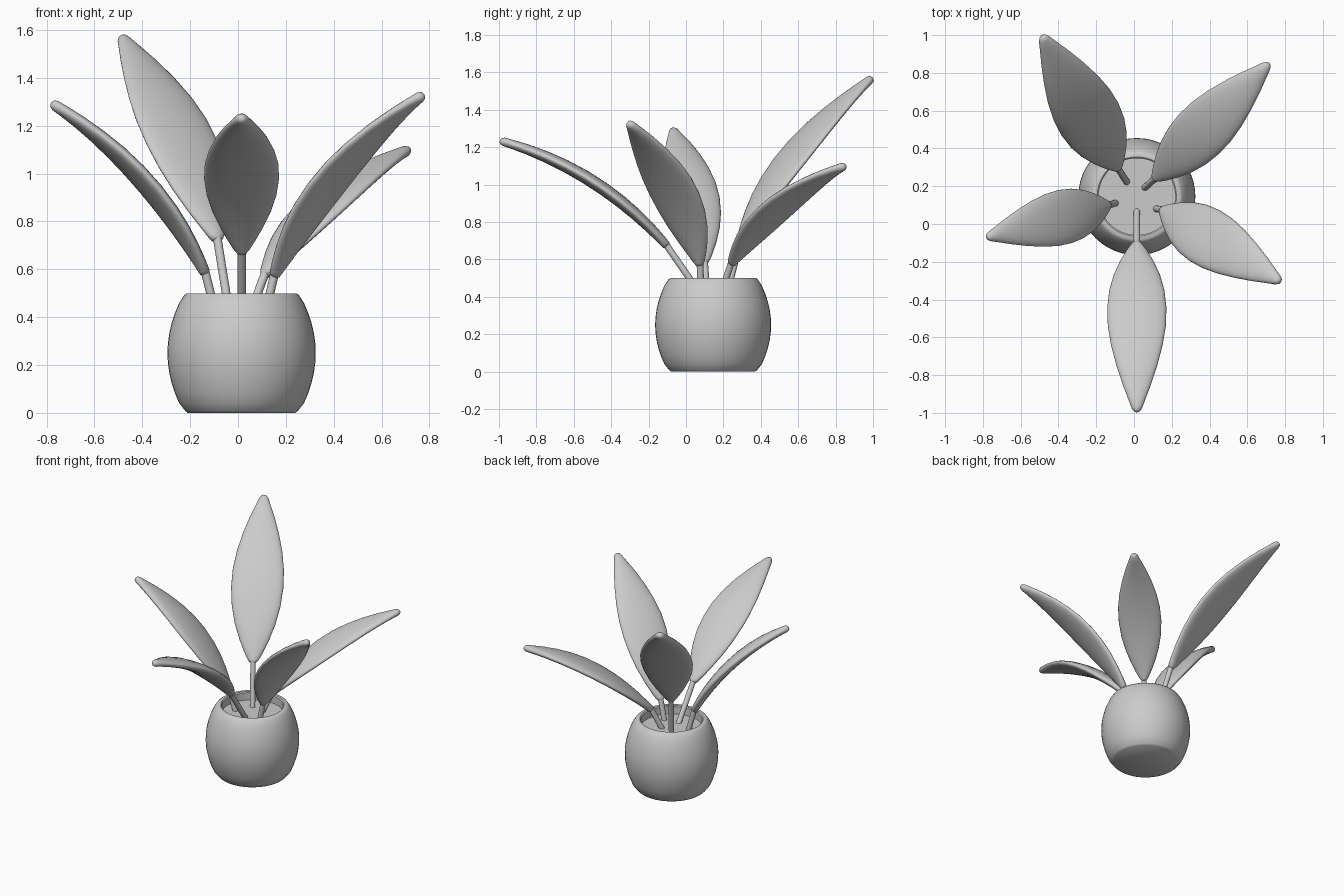
import bpy, bmesh, math
from mathutils import Vector

cube = bpy.data.objects.get("Cube")
if cube:
    bpy.data.objects.remove(cube, do_unlink=True)

grey = bpy.data.materials.new("light grey")
grey.use_nodes = True
grey.diffuse_color = (0.6, 0.6, 0.6, 1)
grey.node_tree.nodes["Principled BSDF"].inputs["Base Color"].default_value = (0.6, 0.6, 0.6, 1)

POT = Vector((0.015, 0.145, 0))
SOIL_Z = 0.44


def loft(name, rings, angle=40):
    """Skin closed rings of points, cap both ends and shade smooth."""
    bm = bmesh.new()
    loops = [[bm.verts.new(p) for p in ring] for ring in rings]
    n = len(loops[0])
    for a, b in zip(loops, loops[1:]):
        for i in range(n):
            j = (i + 1) % n
            bm.faces.new((a[i], a[j], b[j], b[i]))
    bm.faces.new(loops[0][::-1])
    bm.faces.new(loops[-1])
    bmesh.ops.recalc_face_normals(bm, faces=bm.faces)
    mesh = bpy.data.meshes.new(name)
    bm.to_mesh(mesh)
    bm.free()
    mesh.materials.append(grey)
    obj = bpy.data.objects.new(name, mesh)
    bpy.context.collection.objects.link(obj)
    bpy.ops.object.select_all(action='DESELECT')
    obj.select_set(True)
    bpy.context.view_layer.objects.active = obj
    bpy.ops.object.shade_smooth_by_angle(angle=math.radians(angle))
    return obj


def ellipse(center, u, v, n):
    return [center + u * math.cos(2 * math.pi * i / n) + v * math.sin(2 * math.pi * i / n)
            for i in range(n)]


def lathe(name, profile, n=48):
    return loft(name, [ellipse(POT + Vector((0, 0, z)), Vector((r, 0, 0)), Vector((0, r, 0)), n)
                       for r, z in profile])


# Barrel-shaped pot with a hollow rim
pot_profile = [(0.225, 0.0), (0.235, 0.008)]
for i in range(1, 12):
    z = 0.5 * i / 12
    pot_profile.append((0.24 + 0.07 * (1 - ((z - 0.25) / 0.25) ** 2), z))
pot_profile += [(0.24, 0.492), (0.23, 0.5), (0.21, 0.5), (0.203, 0.494), (0.203, SOIL_Z - 0.02)]
lathe("pot", pot_profile)

# Soil disc inside the pot
lathe("soil", [(0.204, SOIL_Z - 0.03), (0.204, SOIL_Z)])

# Half width of a leaf along its length, as a share of the widest point
OUTLINE = [(0, 0.08), (0.006, 0.15), (0.02, 0.22), (0.06, 0.36), (0.13, 0.57), (0.22, 0.78),
           (0.32, 0.93), (0.43, 1), (0.54, 0.98), (0.65, 0.87), (0.76, 0.69), (0.86, 0.48),
           (0.94, 0.28), (0.98, 0.18), (0.995, 0.11), (1, 0.05)]


def leaf(name, base, tip, bulge):
    """Thick lens-shaped blade that arches upward between base and tip."""
    chord = tip - base
    length = chord.length
    side = Vector((-chord.y, chord.x, 0)).normalized()
    up = chord.cross(side).normalized()
    rings = []
    for t, w in OUTLINE:
        center = base + chord * t + up * bulge * 4 * t * (1 - t)
        tangent = chord + up * bulge * 4 * (1 - 2 * t)
        normal = tangent.cross(side).normalized()
        half = 0.148 * length * w
        thick = min(half, 0.02 + 0.015 * w)
        rings.append(ellipse(center, side * half, normal * thick, 24))
    loft(name, rings, 75)


def stem(name, foot, top):
    axis = (top - foot).normalized()
    u = axis.orthogonal().normalized() * 0.018
    v = axis.cross(u)
    loft(name, [ellipse(p, u, v, 16) for p in (foot - axis * 0.02, top + axis * 0.02)])


# name, stem foot, leaf base, leaf tip, arch height
plants = [
    ("front", (0.015, 0.06), (0.015, -0.10, 0.67), (0.015, -0.995, 1.235), 0.08),
    ("front_left", (0.12, 0.08), (0.15, 0.075, 0.57), (0.775, -0.305, 1.33), 0.075),
    ("back_left", (0.06, 0.195), (0.11, 0.24, 0.575), (0.715, 0.85, 1.10), 0.07),
    ("back_right", (-0.04, 0.225), (-0.085, 0.295, 0.72), (-0.485, 0.995, 1.57), 0.065),
    ("right", (-0.10, 0.11), (-0.135, 0.10, 0.58), (-0.78, -0.07, 1.295), 0.07),
]
for name, foot, base, tip, bulge in plants:
    base, tip = Vector(base), Vector(tip)
    stem(name + "_stem", Vector((*foot, SOIL_Z)), base)
    leaf(name + "_leaf", base, tip, bulge)
